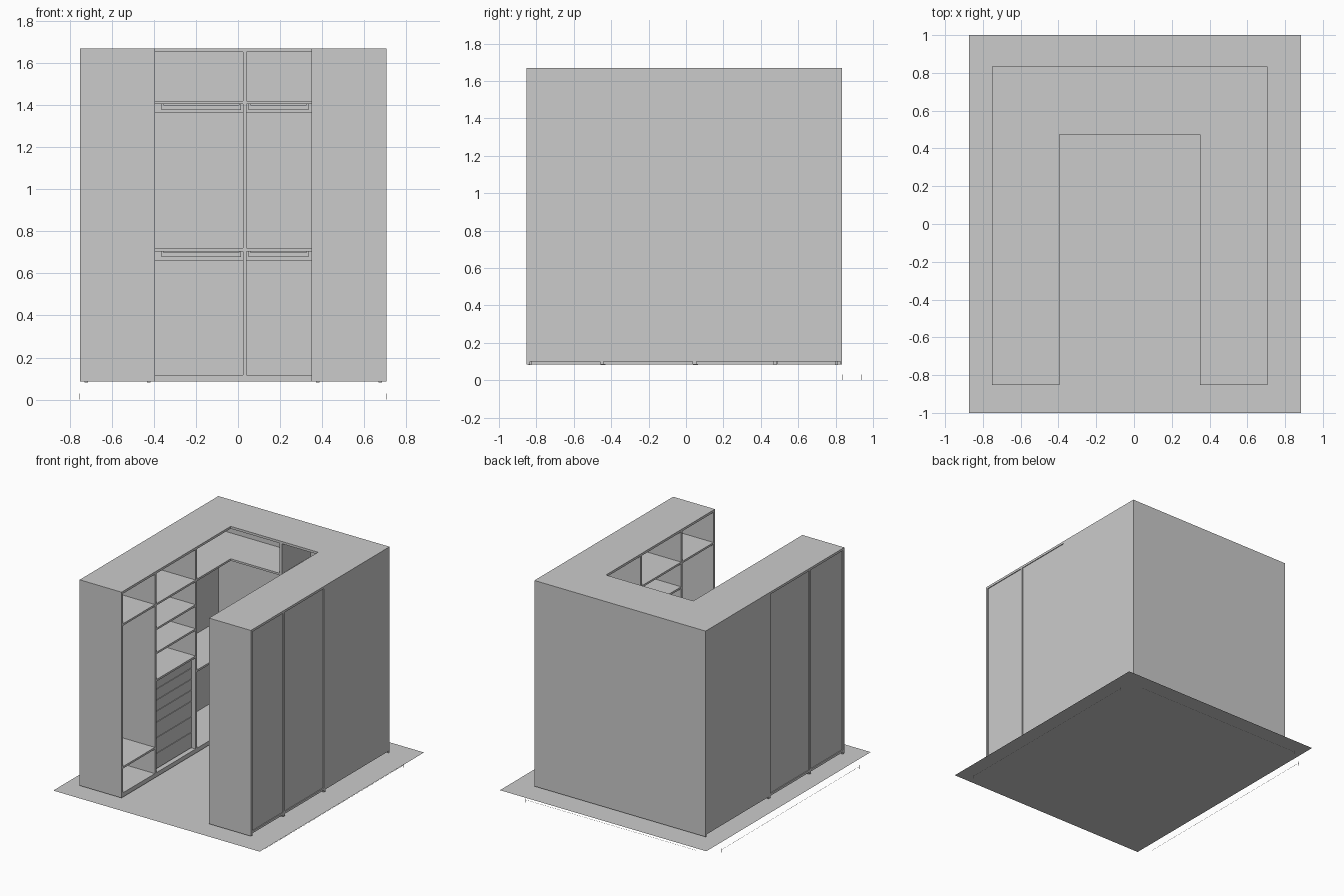
import bpy
import bmesh

if "Cube" in bpy.data.objects:
    bpy.data.objects.remove(bpy.data.objects["Cube"])

grey = bpy.data.materials.new("plain grey")
grey.use_nodes = True
grey.diffuse_color = (0.6, 0.6, 0.6, 1)
grey.node_tree.nodes["Principled BSDF"].inputs["Base Color"].default_value = (0.6, 0.6, 0.6, 1)


def finish(name, bm):
    bmesh.ops.recalc_face_normals(bm, faces=bm.faces)
    mesh = bpy.data.meshes.new(name)
    bm.to_mesh(mesh)
    bm.free()
    mesh.materials.append(grey)
    obj = bpy.data.objects.new(name, mesh)
    bpy.context.collection.objects.link(obj)


def box(name, xs, ys, zs):
    bm = bmesh.new()
    bmesh.ops.create_cube(bm, size=1)
    spans = [sorted(s) for s in (xs, ys, zs)]
    for v in bm.verts:
        v.co = [(lo + hi) / 2 + c * (hi - lo) for c, (lo, hi) in zip(v.co, spans)]
    finish(name, bm)


def slab(name, outline, z0, z1):
    """Flat sheet, thickened upward when the two heights differ."""
    bm = bmesh.new()
    face = bm.faces.new([bm.verts.new((x, y, z0)) for x, y in outline])
    if z1 > z0:
        # keep the lower face so the board is closed
        ext = bmesh.ops.extrude_face_region(bm, geom=[face], use_keep_orig=True)
        for v in ext["geom"]:
            if isinstance(v, bmesh.types.BMVert):
                v.co.z = z1
    finish(name, bm)


CX, OUT, INN = -0.0225, 0.7295, 0.3725    # centre, outer and aisle half widths
FRONT, BACK, AISLE = -0.853, 0.835, 0.475
BASE, TOP, T = 0.085, 1.67, 0.018
BOARD_Z = 0.118                           # upper face of the bottom boards
RAIL, MID = 1.42, 0.72                    # shelves with a hanging rail

half = [(OUT, BACK), (OUT, FRONT), (INN, FRONT), (INN, AISLE)]
u_outline = [(CX + x, y) for x, y in half] + [(CX - x, y) for x, y in reversed(half)]

# Floor sheet
slab("floor", [(-0.874, -1), (0.885, -1), (0.885, 1), (-0.874, 1)], 0.07, 0.07)

# U-shaped top and bottom boards
slab("top_board", u_outline, TOP - T, TOP)
slab("bottom_board", u_outline, BOARD_Z - T, BOARD_Z)

# Rear unit: back wall, divider, plinth
box("back_panel", (CX - OUT, CX + OUT), (BACK - 0.01, BACK), (BASE, TOP - T))
box("rear_divider", (0.023, 0.041), (AISLE, BACK - 0.01), (BASE, TOP - T))
box("rear_plinth", (CX - INN, CX + INN), (AISLE, AISLE + T), (BASE, BOARD_Z - T))


def rail(name, along_x, a, b, across, z):
    """Hanging rail with an end bracket at each side."""
    def part(label, span, depth, zs):
        cross = (across - depth, across + depth)
        box(label, span if along_x else cross, cross if along_x else span, zs)
    part(name, (a, b), 0.006, (z - 0.043, z - 0.02))
    for i, p in enumerate((a, b - 0.01)):
        part(f"{name}_bracket_{i}", (p, p + 0.01), 0.01, (z - 0.043, z - 0.015))


# Rear shelves with stretchers and rails
for z in (RAIL, MID):
    box("rear_shelf", (CX - OUT + 0.01, CX + OUT - 0.01), (AISLE, BACK - 0.01), (z - 0.015, z))
    box("rear_stretcher", (CX - OUT + 0.01, CX + OUT - 0.01), (BACK - 0.025, BACK - 0.01), (z - 0.058, z - 0.015))
    rail("rear_rail_right", True, -0.365, 0.015, 0.64, z)
    rail("rear_rail_left", True, 0.05, 0.335, 0.64, z)

for sign, side, posts in ((-1, "right", (-0.438, 0.057)), (1, "left", (-0.45, 0.046))):
    outer, inner = CX + sign * OUT, CX + sign * INN
    depth = (outer, inner)

    # End panel, posts, outer walls and plinth
    box(f"{side}_end_panel", depth, (FRONT, FRONT + T), (BASE, TOP - T))
    for y in posts:
        box(f"{side}_post", depth, (y - 0.01, y + 0.01), (BASE, TOP - T))
    box(f"{side}_corner_wall", (outer, outer - sign * 0.01), (posts[1], BACK), (BOARD_Z - T, TOP - T))
    box(f"{side}_outer_wall", (outer - sign * 0.016, outer - sign * 0.006),
        (FRONT + T, posts[1]), (BOARD_Z - T, TOP - T))
    box(f"{side}_plinth", (inner, inner + sign * T), (FRONT + T, AISLE), (BASE, BOARD_Z - T))

    # Feet under the boards
    for y in (FRONT + 0.02, *posts, AISLE, BACK - 0.03):
        for x in (outer - sign * 0.03, inner + sign * 0.03):
            box(f"{side}_foot", (x - 0.008, x + 0.008), (y - 0.008, y + 0.008), (BASE - 0.003, BOARD_Z - T))

    # Shelves of the three bays
    shelf_depth = (outer - sign * 0.016, inner)
    bays = [(FRONT + T, posts[0] - 0.01), (posts[0] + 0.01, posts[1] - 0.01), (posts[1] + 0.01, AISLE)]
    levels = [(RAIL, 0.32), (RAIL, 1.23, 1.045, 0.835), (RAIL, MID)]
    for bay, heights in zip(bays, levels):
        for z in heights:
            box(f"{side}_shelf", shelf_depth, bay, (z - 0.015, z))
    middle = (outer + inner) / 2
    rail(f"{side}_front_rail", False, bays[0][0] + 0.02, bays[0][1] - 0.02, middle, RAIL)
    for z in (RAIL, MID):
        rail(f"{side}_corner_rail", False, bays[2][0] + 0.02, bays[2][1] + 0.3, middle, z)

    # Drawer stack: small drawers above deep ones
    top = 0.82
    for height in [0.085] * 4 + [0.12] * 3:
        y0, y1 = bays[1]
        box(f"{side}_drawer", (outer - sign * 0.03, inner + sign * 0.03),
            (y0 + 0.003, y1 - 0.003), (top - height + 0.004, top))
        top -= height

# Thin measuring strips just below the floor
for x in (-0.884, 0.827):
    box("side_strip", (x - 0.0005, x + 0.0005), (FRONT, BACK), (0.019, 0.02))
    for y in (FRONT, BACK):
        box("side_strip_end", (x - 0.0005, x + 0.0005), (y - 0.001, y + 0.001), (0, 0.03))
box("rear_strip", (CX - OUT, CX + OUT), (0.9395, 0.9405), (0.019, 0.02))
for x in (CX - OUT, CX + OUT):
    box("rear_strip_end", (x - 0.001, x + 0.001), (0.9395, 0.9405), (0, 0.03))
